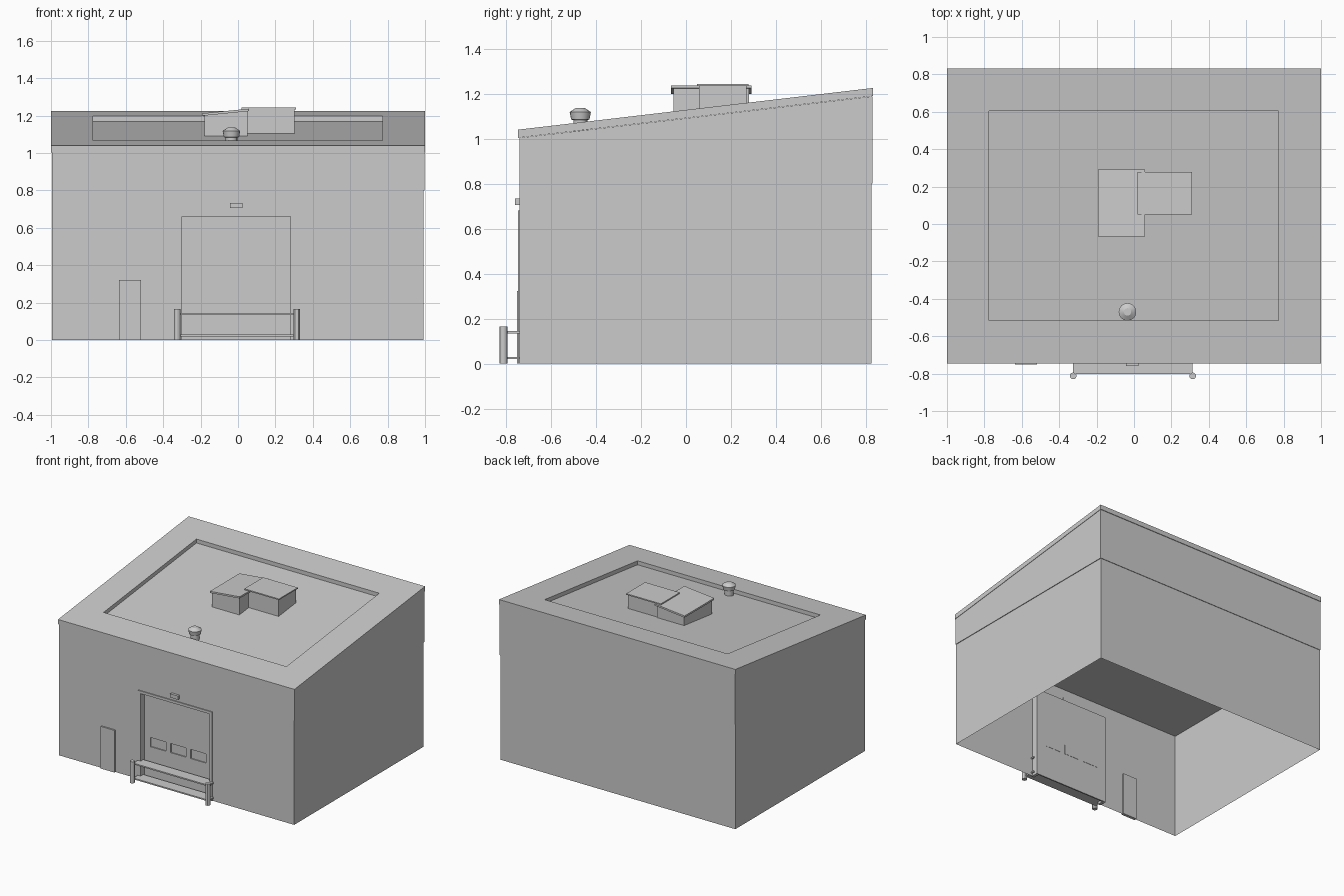
import bpy, bmesh, math

if "Cube" in bpy.data.objects:
    bpy.data.objects.remove(bpy.data.objects["Cube"])


def finish(name, bm, recalc=True):
    if recalc:
        bmesh.ops.recalc_face_normals(bm, faces=bm.faces)
    me = bpy.data.meshes.new(name)
    bm.to_mesh(me)
    bm.free()
    ob = bpy.data.objects.new(name, me)
    bpy.context.collection.objects.link(ob)
    return ob


def loft(name, loops):
    """Bridge closed loops of points and cap both ends."""
    bm = bmesh.new()
    rings = [[bm.verts.new(p) for p in loop] for loop in loops]
    n = len(rings[0])
    for a, b in zip(rings, rings[1:]):
        for i in range(n):
            j = (i + 1) % n
            bm.faces.new((a[i], a[j], b[j], b[i]))
    bm.faces.new(rings[0][::-1])
    bm.faces.new(rings[-1])
    return finish(name, bm)


def rect(x0, x1, y0, y1, z):
    """Rectangle loop; z is a height or a function of x and y."""
    f = z if callable(z) else (lambda x, y: z)
    return [(x, y, f(x, y)) for x, y in ((x0, y0), (x1, y0), (x1, y1), (x0, y1))]


def box(name, x0, x1, y0, y1, z0, z1):
    return loft(name, [rect(x0, x1, y0, y1, z0), rect(x0, x1, y0, y1, z1)])


def lathe(name, x, y, profile, sides):
    ob = loft(name, [[(x + r * math.cos(2 * math.pi * i / sides),
                       y + r * math.sin(2 * math.pi * i / sides), z)
                      for i in range(sides)] for r, z in profile])
    bpy.context.view_layer.objects.active = ob
    ob.select_set(True)
    bpy.ops.object.shade_smooth_by_angle(angle=math.radians(30))
    ob.select_set(False)
    return ob


def sheet(name, xs, zs, y, holes):
    """Front-facing grid at y with some cells left open."""
    bm = bmesh.new()
    v = [[bm.verts.new((x, y, z)) for z in zs] for x in xs]
    for i in range(len(xs) - 1):
        for j in range(len(zs) - 1):
            if (i, j) not in holes:
                bm.faces.new((v[i][j], v[i + 1][j], v[i + 1][j + 1], v[i][j + 1]))
    return finish(name, bm, False)


def roof_z(drop):
    return lambda x, y: 1.04 + (y + 0.745) * 0.1175 - drop


FRONT = -0.74

# lower walls: open underneath, doorway left open in the front
sheet("front_wall", [-0.995, -0.3, 0.28, 0.993], [0, 0.66, 0.8], FRONT, {(1, 0)})
bm = bmesh.new()
path = [(0.993, FRONT), (0.993, 0.825), (-0.995, 0.825), (-0.995, FRONT)]
cols = [[bm.verts.new((x, y, z)) for z in (0, 0.8)] for x, y in path]
for a, b in zip(cols, cols[1:]):
    bm.faces.new((a[0], b[0], b[1], a[1]))
finish("side_and_back_walls", bm, False)

# upper wall block with sloping top, standing slightly proud of the lower walls
loft("upper_walls", [rect(-0.995, 0.998, FRONT, 0.829, 0.8),
                     rect(-0.995, 0.998, FRONT, 0.829, roof_z(0.037))])

# sloped roof slab with sunken middle
loft("roof", [rect(-1, 1, -0.746, 0.832, roof_z(0.036)),
              rect(-1, 1, -0.746, 0.832, roof_z(0)),
              rect(-0.775, 0.772, -0.517, 0.605, roof_z(0)),
              rect(-0.775, 0.772, -0.517, 0.605, roof_z(0.03))])

# roof units with overhanging lids
def lid_z(h):
    return lambda x, y: 1.212 + (x + 0.19) * 0.1 - h

loft("roof_unit_low", [rect(-0.18, 0.05, -0.055, 0.28, roof_z(0.034)),
                       rect(-0.18, 0.05, -0.055, 0.28, lid_z(0.012))])
loft("roof_unit_low_lid", [rect(-0.192, 0.06, -0.066, 0.292, lid_z(0.013)),
                           rect(-0.192, 0.06, -0.066, 0.292, lid_z(0))])
loft("roof_unit_high", [rect(0.03, 0.303, 0.058, 0.27, roof_z(0.034)),
                        rect(0.03, 0.303, 0.058, 0.27, 1.236)])
box("roof_unit_high_lid", 0.018, 0.311, 0.05, 0.278, 1.234, 1.243)

# roof vent
lathe("roof_vent", -0.035, -0.47,
      [(0.031, 1.02), (0.031, 1.082), (0.041, 1.086), (0.047, 1.118), (0.02, 1.136)], 16)

# loading door frame
box("door_frame_left", -0.322, -0.3, -0.747, -0.69, 0, 0.68)
box("door_frame_right", 0.28, 0.302, -0.747, -0.69, 0, 0.68)
box("door_frame_top", -0.3, 0.28, -0.747, -0.69, 0.66, 0.68)

# loading door with three windows
door = sheet("loading_door", [-0.3, -0.25, -0.12, -0.08, 0.05, 0.09, 0.22, 0.28],
             [0, 0.25, 0.32, 0.66], -0.7, {(1, 1), (3, 1), (5, 1)})
solid = door.modifiers.new("thickness", 'SOLIDIFY')
solid.thickness = 0.01
for i, x in enumerate((-0.25, -0.08, 0.09)):
    box(f"door_window_{i + 1}", x, x + 0.13, -0.692, -0.688, 0.25, 0.32)

# dock plates and guard posts
for name, z in (("dock_plate_lower", 0.02), ("dock_plate_upper", 0.134)):
    box(name, -0.325, 0.313, -0.802, -0.715, z, z + 0.01)
for name, x in (("guard_post_left", -0.325), ("guard_post_right", 0.314)):
    lathe(name, x, -0.812, [(0.018, 0), (0.018, 0.165)], 12)

# side door and lamp
box("side_door", -0.635, -0.518, -0.752, -0.73, 0, 0.322)
box("door_lamp", -0.043, 0.024, -0.76, -0.735, 0.705, 0.733)
